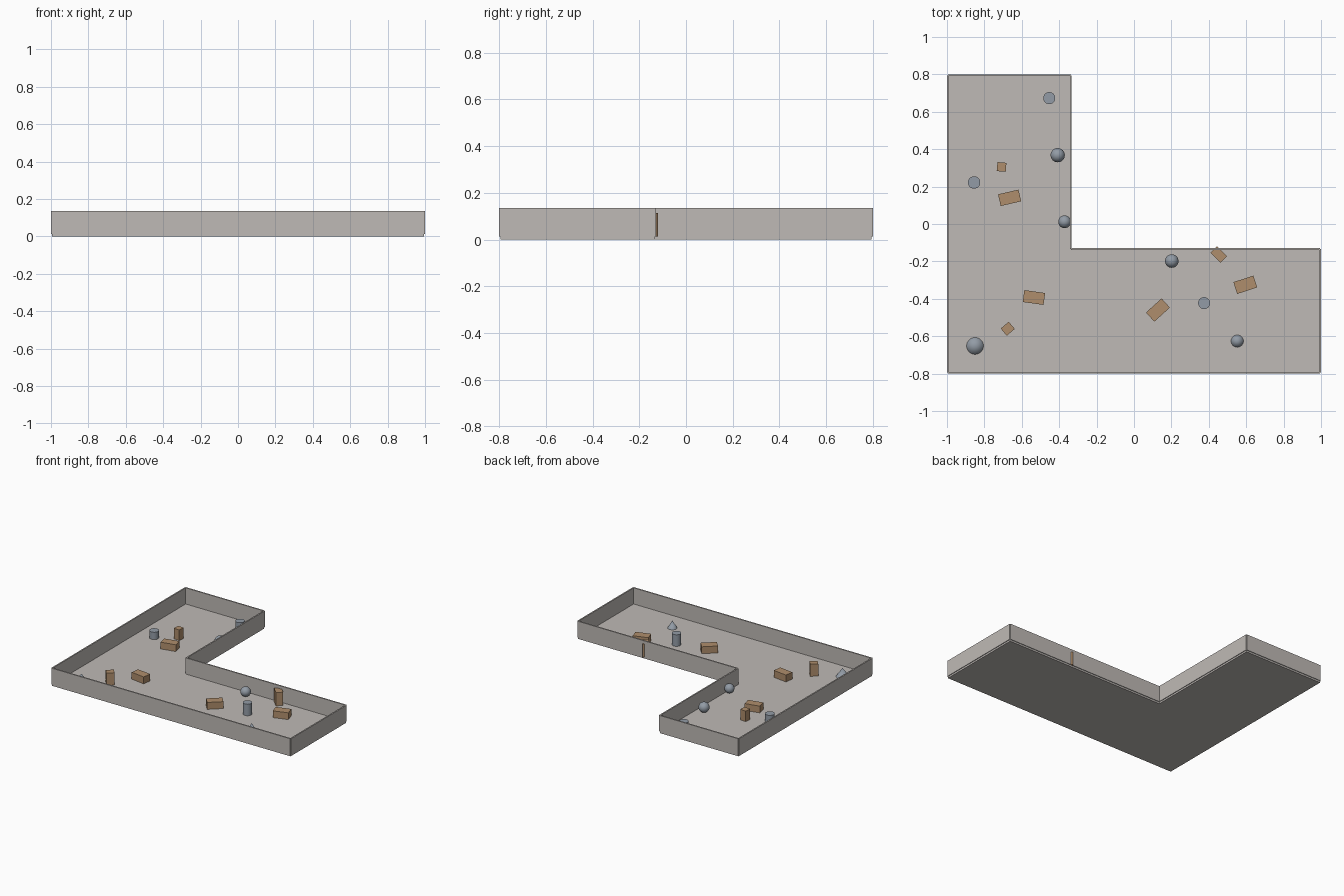
import bpy, bmesh, math
from mathutils import Matrix

if "Cube" in bpy.data.objects:
    bpy.data.objects.remove(bpy.data.objects["Cube"])

FLOOR_TOP = 0.013
WALL_TOP = 0.135
WALL_T = 0.01


def material(name, rgb):
    m = bpy.data.materials.new(name)
    m.diffuse_color = (*rgb, 1)
    m.use_nodes = True
    m.node_tree.nodes["Principled BSDF"].inputs["Base Color"].default_value = m.diffuse_color
    return m


STONE = material("warm grey", (0.52, 0.49, 0.465))
WOOD = material("light brown", (0.43, 0.27, 0.15))
METAL = material("blue grey", (0.29, 0.33, 0.38))


def make(name, bm, mat, loc=(0, 0, 0), rot=0.0, smooth=False):
    me = bpy.data.meshes.new(name)
    bm.to_mesh(me)
    bm.free()
    me.materials.append(mat)
    ob = bpy.data.objects.new(name, me)
    ob.location = loc
    ob.rotation_euler.z = rot
    bpy.context.collection.objects.link(ob)
    if smooth:
        bpy.ops.object.select_all(action='DESELECT')
        ob.select_set(True)
        bpy.context.view_layer.objects.active = ob
        bpy.ops.object.shade_smooth_by_angle(angle=math.radians(35))
    return ob


def box(name, x, y, sx, sy, z0, z1, deg, mat):
    bm = bmesh.new()
    bmesh.ops.create_cube(bm, size=1, matrix=Matrix.Diagonal((sx, sy, z1 - z0, 1)))
    return make(name, bm, mat, (x, y, (z0 + z1) / 2), math.radians(deg))


def round_post(name, x, y, r, top_r, z1):
    h = z1 - FLOOR_TOP
    bm = bmesh.new()
    bmesh.ops.create_cone(bm, cap_ends=True, segments=32, radius1=r, radius2=top_r, depth=h)
    return make(name, bm, METAL, (x, y, FLOOR_TOP + h / 2), smooth=True)


# L-shaped floor slab
outline = [(-0.995, -0.795), (0.995, -0.795), (0.995, -0.133),
           (-0.338, -0.133), (-0.338, 0.795), (-0.995, 0.795)]
bm = bmesh.new()
face = bm.faces.new([bm.verts.new((x, y, 0)) for x, y in outline])
ext = bmesh.ops.extrude_face_region(bm, geom=[face])
bmesh.ops.translate(bm, vec=(0, 0, FLOOR_TOP),
                    verts=[v for v in ext["geom"] if isinstance(v, bmesh.types.BMVert)])
bmesh.ops.recalc_face_normals(bm, faces=bm.faces)
make("floor", bm, STONE)

# Thin walls centred on every floor edge
for i, (ax, ay) in enumerate(outline):
    bx, by = outline[(i + 1) % len(outline)]
    box(f"wall_{i + 1}", (ax + bx) / 2, (ay + by) / 2,
        math.hypot(bx - ax, by - ay), WALL_T, FLOOR_TOP, WALL_TOP,
        math.degrees(math.atan2(by - ay, bx - ax)), STONE)

# Low long crates: x, y, length, width, top, angle
for i, (x, y, sx, sy, top, deg) in enumerate([
        (-0.665, 0.14, 0.112, 0.064, 0.064, 13), (-0.535, -0.393, 0.112, 0.064, 0.065, -8),
        (0.128, -0.46, 0.112, 0.066, 0.065, 42), (0.595, -0.325, 0.112, 0.066, 0.064, 18)]):
    box(f"low_crate_{i + 1}", x, y, sx, sy, FLOOR_TOP, top, deg, WOOD)

# Tall crates
for i, (x, y, sx, sy, top, deg) in enumerate([
        (-0.708, 0.305, 0.048, 0.048, 0.093, -5), (-0.675, -0.56, 0.056, 0.05, 0.105, 40),
        (0.453, -0.163, 0.074, 0.05, 0.113, -45)]):
    box(f"tall_crate_{i + 1}", x, y, sx, sy, FLOOR_TOP, top, deg, WOOD)

# Drums and cones: x, y, base radius, top
for i, (x, y, r, top) in enumerate([
        (-0.453, 0.673, 0.032, 0.075), (-0.855, 0.222, 0.033, 0.068), (0.375, -0.423, 0.032, 0.1)]):
    round_post(f"drum_{i + 1}", x, y, r, r, top)
for i, (x, y, r, top) in enumerate([(-0.85, -0.652, 0.045, 0.075), (0.552, -0.626, 0.033, 0.068)]):
    round_post(f"cone_{i + 1}", x, y, r, 0, top)

# Balls resting on the floor
for i, (x, y, r) in enumerate([(0.202, -0.198, 0.036), (-0.408, 0.368, 0.038), (-0.371, 0.012, 0.034)]):
    bm = bmesh.new()
    bmesh.ops.create_uvsphere(bm, u_segments=32, v_segments=16, radius=r)
    make(f"ball_{i + 1}", bm, METAL, (x, y, FLOOR_TOP + r), smooth=True)
